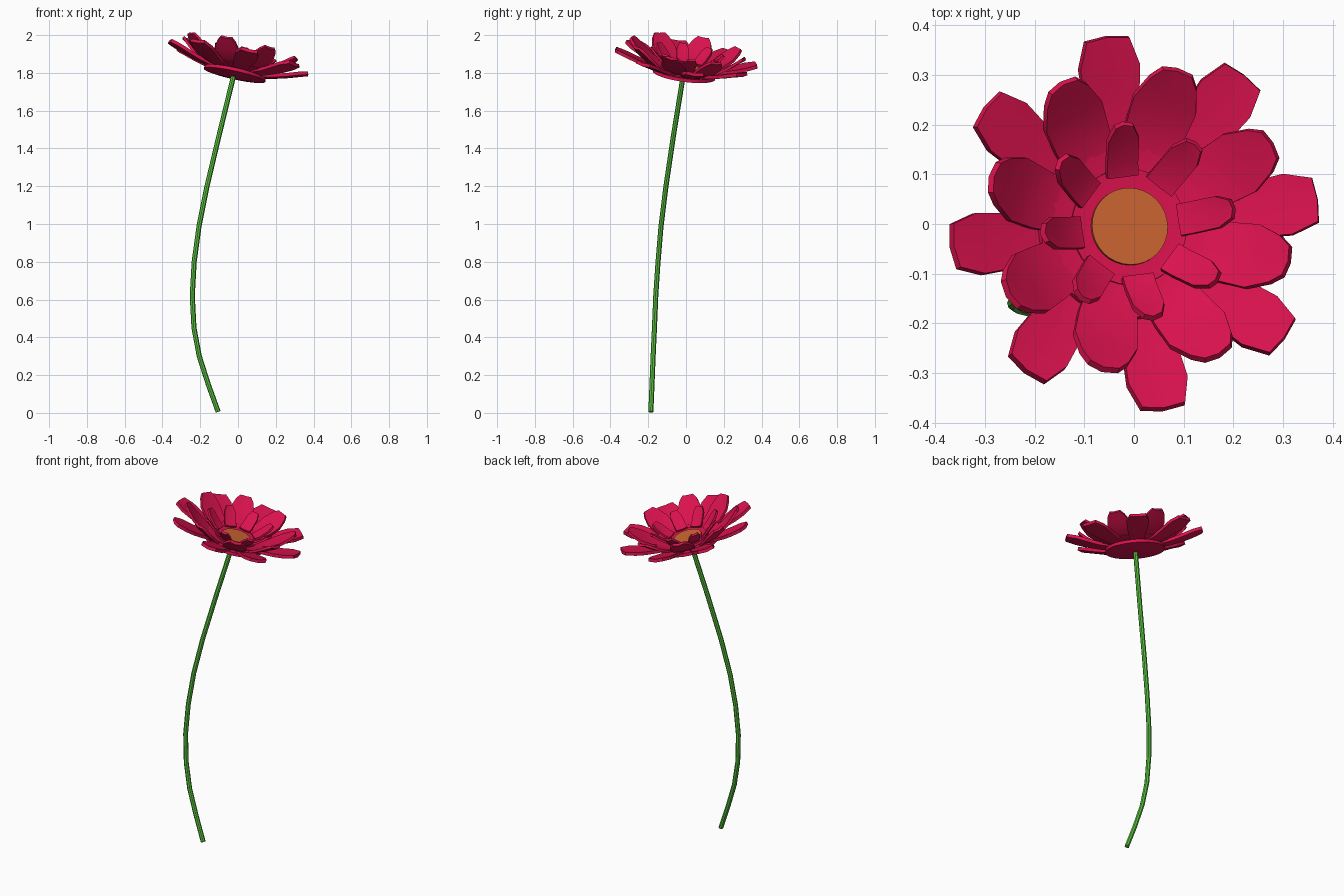
import bpy, bmesh, math
from mathutils import Vector, Matrix

if "Cube" in bpy.data.objects:
    bpy.data.objects.remove(bpy.data.objects["Cube"])


def material(name, rgb):
    m = bpy.data.materials.new(name)
    m.diffuse_color = (*rgb, 1)
    m.use_nodes = True
    m.node_tree.nodes["Principled BSDF"].inputs["Base Color"].default_value = m.diffuse_color
    return m


RED = material("petal_red", (0.70, 0.006, 0.075))
ORANGE = material("center_orange", (0.60, 0.13, 0.03))
GREEN = material("stem_green", (0.10, 0.55, 0.05))

# The head sits on the stem tip and leans along this axis
AXIS = Vector((0.22, 0.14, 1)).normalized()
HEAD = Matrix.Translation((-0.02, -0.012, 1.78)) @ Vector((0, 0, 1)).rotation_difference(AXIS).to_matrix().to_4x4()


def finish(bm, name, mat, thickness=0):
    bmesh.ops.recalc_face_normals(bm, faces=bm.faces)
    me = bpy.data.meshes.new(name)
    bm.to_mesh(me)
    bm.free()
    ob = bpy.data.objects.new(name, me)
    bpy.context.collection.objects.link(ob)
    ob.matrix_world = HEAD
    me.materials.append(mat)
    bpy.ops.object.select_all(action='DESELECT')
    ob.select_set(True)
    bpy.context.view_layer.objects.active = ob
    if thickness:
        mod = ob.modifiers.new("thickness", 'SOLIDIFY')
        mod.thickness = thickness
        mod.offset = -1
        bpy.ops.object.modifier_apply(modifier=mod.name)
    bpy.ops.object.shade_smooth_by_angle(angle=math.radians(35))
    return ob


def petal_layer(name, start, disc, rows, cup, thickness):
    """disc: (radius, height) rings; rows: (radius, half width, height)."""
    bm = bmesh.new()
    # round base
    n = 32
    rings = [[bm.verts.new((r * math.cos(i * math.tau / n), r * math.sin(i * math.tau / n), z))
              for i in range(n)] for r, z in disc]
    bm.faces.new(rings[0])
    for a, b in zip(rings, rings[1:]):
        for i in range(n):
            j = (i + 1) % n
            bm.faces.new((a[i], b[i], b[j], a[j]))
    # eight petals
    for k in range(8):
        rot = Matrix.Rotation(math.radians(start + 45 * k), 4, 'Z')
        grid = [[bm.verts.new(rot @ Vector((r + (0.006 if s == 0 and r == rows[-1][0] else 0),
                                            s * w, z + cup * abs(s))))
                 for s in (-1, 0, 1)] for r, w, z in rows]
        for a, b in zip(grid, grid[1:]):
            for i in (0, 1):
                bm.faces.new((a[i], b[i], b[i + 1], a[i + 1]))
    # make every surface face up before thickening
    bm.normal_update()
    for f in bm.faces:
        if f.normal.z < 0:
            f.normal_flip()
    return finish_up(bm, name, thickness)


def finish_up(bm, name, thickness):
    keep = bmesh.ops.recalc_face_normals
    bmesh.ops.recalc_face_normals = keep
    return finish(bm, name, RED, thickness)


# Three rings of petals, outer to inner
petal_layer("outer_petals", 8, [(0.08, 0.016), (0.165, 0.026)],
            [(0.13, 0.042, 0.022), (0.20, 0.046, 0.036), (0.27, 0.058, 0.056),
             (0.325, 0.063, 0.075), (0.378, 0.046, 0.092)], 0.004, 0.018)
petal_layer("middle_petals", 30, [(0.08, 0.028), (0.14, 0.034), (0.19, 0.05)],
            [(0.16, 0.055, 0.040), (0.20, 0.062, 0.056), (0.255, 0.067, 0.095),
             (0.295, 0.050, 0.130), (0.315, 0.032, 0.148)], 0.004, 0.014)
petal_layer("inner_petals", 8, [(0.08, 0.046), (0.118, 0.05)],
            [(0.105, 0.033, 0.049), (0.13, 0.033, 0.062), (0.175, 0.033, 0.105),
             (0.198, 0.020, 0.130)], 0.003, 0.012)

# Flower center
bm = bmesh.new()
bmesh.ops.create_cone(bm, cap_ends=True, segments=32, radius1=0.078, radius2=0.078,
                      depth=0.05, matrix=Matrix.Translation((0, 0, 0.031)))
finish(bm, "flower_center", ORANGE)

# Curved stem
path = [(-0.105, -0.186, 0.006), (-0.157, -0.18, 0.15), (-0.205, -0.174, 0.30),
        (-0.233, -0.167, 0.45), (-0.242, -0.16, 0.62), (-0.232, -0.148, 0.80),
        (-0.206, -0.132, 0.99), (-0.164, -0.106, 1.20), (-0.10, -0.066, 1.47),
        (-0.022, -0.014, 1.79)]
cu = bpy.data.curves.new("stem", 'CURVE')
cu.dimensions = '3D'
cu.bevel_depth = 0.0135
cu.bevel_resolution = 2
cu.use_fill_caps = True
sp = cu.splines.new('POLY')
sp.points.add(len(path) - 1)
for p, co in zip(sp.points, path):
    p.co = (*co, 1)
cu.materials.append(GREEN)
stem = bpy.data.objects.new("stem", cu)
bpy.context.collection.objects.link(stem)
bpy.ops.object.select_all(action='DESELECT')
stem.select_set(True)
bpy.context.view_layer.objects.active = stem
bpy.ops.object.convert(target='MESH')
bpy.ops.object.shade_smooth_by_angle(angle=math.radians(35))
